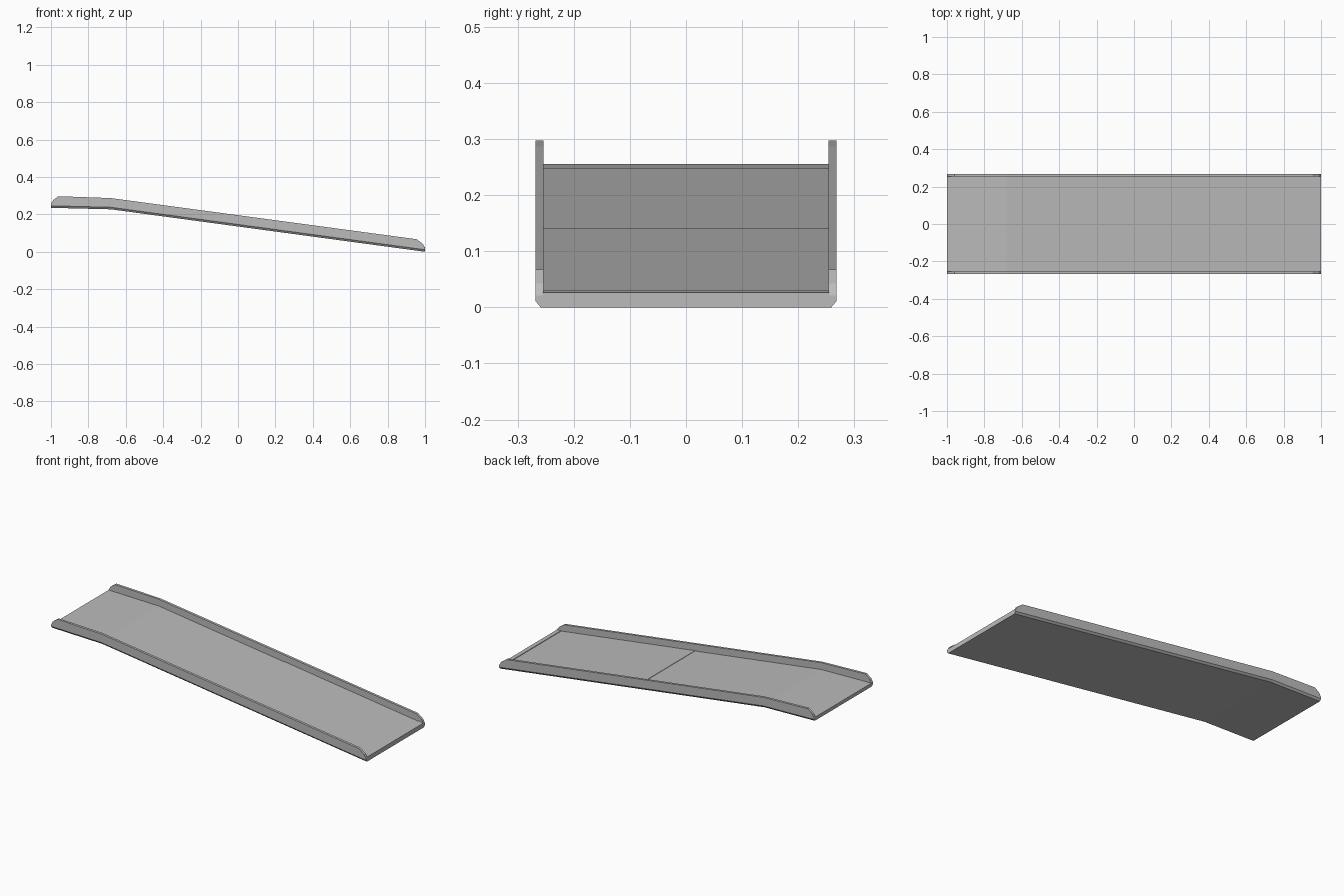
import bpy
import bmesh

default = bpy.data.objects.get("Cube")
if default:
    bpy.data.objects.remove(default)

metal = bpy.data.materials.new("grey metal")
metal.use_nodes = True
metal.diffuse_color = (0.5, 0.5, 0.5, 1)
metal.node_tree.nodes["Principled BSDF"].inputs["Base Color"].default_value = (0.5, 0.5, 0.5, 1)

KINK = -0.68


def floor_z(x):
    """Underside height: a nearly level landing, then a steady slope."""
    if x < KINK:
        return 0.227 + (KINK - x) * 0.025
    return 0.227 * (1 - x) / (1 - KINK)


def loft(name, sections):
    """Skin a run of cross-sections, each a list of points, and cap the ends."""
    bm = bmesh.new()
    rings = [[bm.verts.new(p) for p in s] for s in sections]
    for a, b in zip(rings, rings[1:]):
        n = len(a)
        for i in range(n):
            j = (i + 1) % n
            bm.faces.new((a[i], a[j], b[j], b[i]))
    bm.faces.new(rings[0])
    bm.faces.new(rings[-1])
    bmesh.ops.recalc_face_normals(bm, faces=bm.faces)
    mesh = bpy.data.meshes.new(name)
    bm.to_mesh(mesh)
    bm.free()
    mesh.materials.append(metal)
    obj = bpy.data.objects.new(name, mesh)
    bpy.context.collection.objects.link(obj)
    return obj


# Deck panels, each a touch thicker than the one above it on the slope
def deck_section(x, thick):
    z = floor_z(x)
    return [(x, y, z + h) for y, h in
            ((-0.256, 0), (0.256, 0), (0.256, thick), (-0.256, thick))]


deck = [(-1, 0.02), (KINK, 0.021), (0.12, 0.021), (0.121, 0.023),
        (0.97, 0.023), (0.971, 0.026), (1, 0.026)]
loft("ramp_deck", [deck_section(x, t) for x, t in deck])


# Side rails with a chamfered lower edge and clipped ends
def rail_section(x, height, side):
    z = floor_z(x)
    return [(x, side * y, z + h) for y, h in
            ((0.254, 0), (0.259, 0), (0.268, 0.011), (0.268, height), (0.254, height))]


rail = [(-1, 0.02), (-0.988, 0.042), (-0.96, 0.063), (KINK, 0.06),
        (0.955, 0.061), (0.988, 0.041), (1, 0.021)]
for side, name in ((-1, "front_rail"), (1, "back_rail")):
    loft(name, [rail_section(x, h, side) for x, h in rail])
